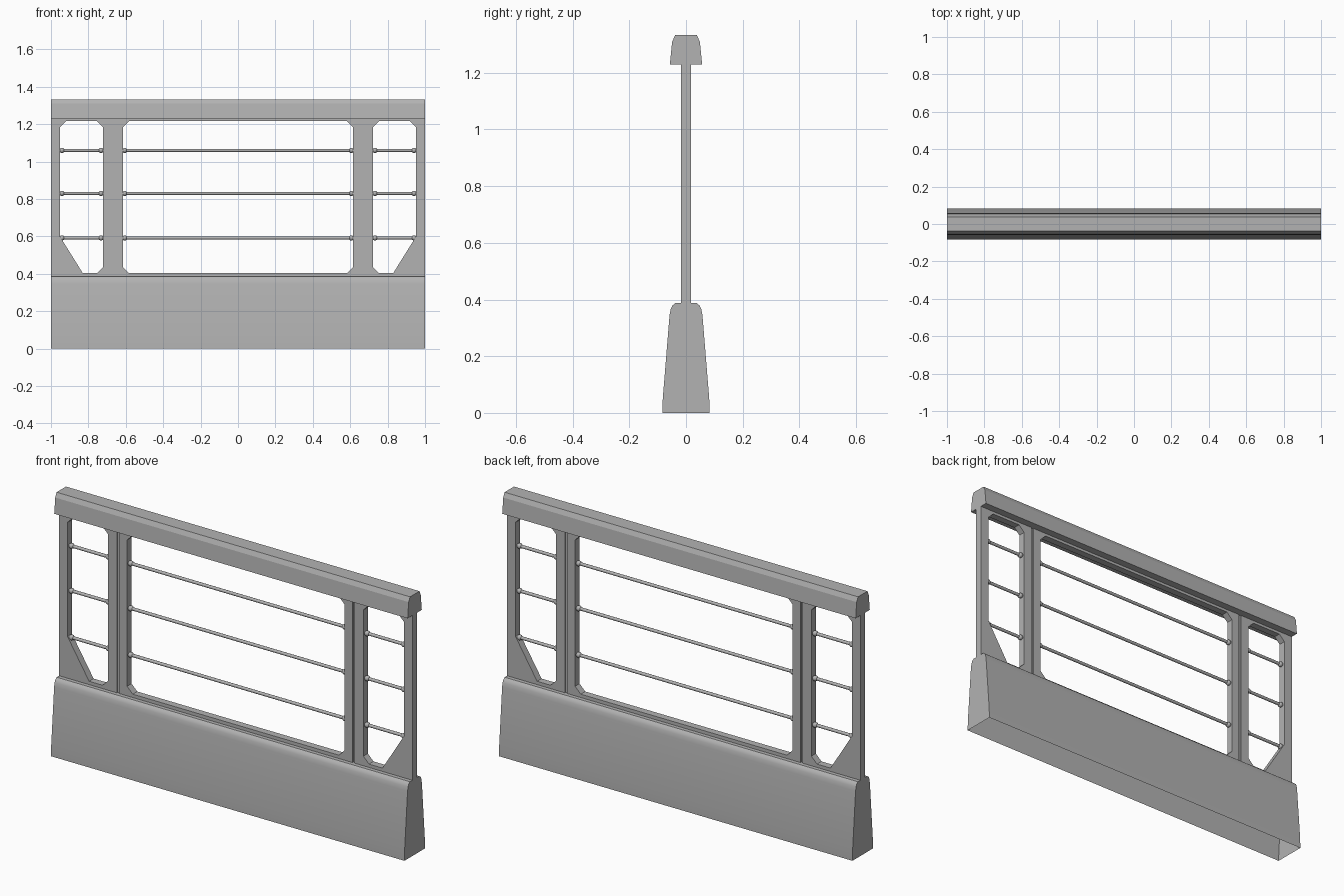
import bpy, bmesh, math
from mathutils import Matrix, Vector

if "Cube" in bpy.data.objects:
    bpy.data.objects.remove(bpy.data.objects["Cube"])

concrete = bpy.data.materials.new("concrete_grey")
concrete.diffuse_color = (0.45, 0.45, 0.45, 1)
concrete.use_nodes = True
concrete.node_tree.nodes["Principled BSDF"].inputs["Base Color"].default_value = concrete.diffuse_color

JOINT = 0.667          # x of the seams between panels
HALF_T = 0.018         # half thickness of the panels


def finish(bm, name, smooth=None):
    bmesh.ops.recalc_face_normals(bm, faces=bm.faces[:])
    mesh = bpy.data.meshes.new(name)
    bm.to_mesh(mesh)
    bm.free()
    mesh.materials.append(concrete)
    obj = bpy.data.objects.new(name, mesh)
    bpy.context.collection.objects.link(obj)
    if smooth:
        bpy.ops.object.select_all(action='DESELECT')
        obj.select_set(True)
        bpy.context.view_layer.objects.active = obj
        bpy.ops.object.shade_smooth_by_angle(angle=math.radians(smooth))
    return obj


def beam(name, half, open_bottom=False, smooth=None):
    """Full-length bar from a mirrored (y, z) half profile listed bottom to top."""
    prof = [(-y, z) for y, z in half] + [(y, z) for y, z in reversed(half)]
    bm = bmesh.new()
    a, b = [[bm.verts.new((x, y, z)) for y, z in prof] for x in (-1, 1)]
    bm.faces.new(a)
    bm.faces.new(b[::-1])
    n = len(prof)
    for i in range(n - 1 if open_bottom else n):
        j = (i + 1) % n
        bm.faces.new((a[i], b[i], b[j], a[j]))
    return finish(bm, name, smooth)


def panel(name, outer, hole):
    """Flat plate in the xz plane with one opening."""
    bm = bmesh.new()
    edges = []
    for loop in (outer, hole):
        vs = [bm.verts.new((x, -HALF_T, z)) for x, z in loop]
        edges += [bm.edges.new((vs[i], vs[(i + 1) % len(vs)])) for i in range(len(vs))]
    bmesh.ops.triangle_fill(bm, edges=edges, use_beauty=True, use_dissolve=False)
    ext = bmesh.ops.extrude_face_region(bm, geom=bm.faces[:], use_keep_orig=True)
    verts = [g for g in ext["geom"] if isinstance(g, bmesh.types.BMVert)]
    bmesh.ops.translate(bm, verts=verts, vec=(0, 2 * HALF_T, 0))
    return finish(bm, name)


def rect(x0, x1, z0, z1):
    return [(x0, z0), (x1, z0), (x1, z1), (x0, z1)]


def opening(x0, x1, z0, z1, c, lower_left=None):
    """Rectangle with cut corners; the lower left cut can be larger."""
    cx, cz = lower_left or (c, c)
    return [(x0 + cx, z0), (x1 - c, z0), (x1, z0 + c), (x1, z1 - c),
            (x1 - c, z1), (x0 + c, z1), (x0, z1 - c), (x0, z0 + cz)]


def rods(name, x0, x1):
    """Three round rods with ball ends."""
    bm = bmesh.new()
    turn = Matrix.Rotation(math.pi / 2, 4, 'Y')
    for z in (1.06, 0.83, 0.592):
        mid = Matrix.Translation(((x0 + x1) / 2, 0, z))
        bmesh.ops.create_cone(bm, cap_ends=True, segments=12, radius1=0.008,
                              radius2=0.008, depth=x1 - x0, matrix=mid @ turn)
        for x in (x0 + 0.014, x1 - 0.014):
            bmesh.ops.create_uvsphere(bm, u_segments=12, v_segments=8, radius=0.014,
                                      matrix=Matrix.Translation((x, 0, z)) @ turn)
    return finish(bm, name, 40)


# Solid lower barrier, hollow underneath, and the top rail
beam("barrier_base", [(0.083, 0), (0.082, 0.05), (0.058, 0.345), (0.054, 0.366),
                      (0.048, 0.379), (0.038, 0.387)], open_bottom=True, smooth=35)
beam("top_rail", [(0.057, 1.23), (0.049, 1.31), (0.038, 1.333)])

# Wide middle panel
Z0, Z1 = 0.38, 1.235
SEAM = 0.006
panel("middle_panel", rect(-JOINT + SEAM, JOINT - SEAM, Z0, Z1),
      opening(-0.615, 0.615, 0.404, 1.216, 0.032))
rods("middle_rods", -0.62, 0.62)

# Narrow side panels, with recessed seam strips
for side, label in ((-1, "left"), (1, "right")):
    out = rect(-1, -JOINT - SEAM, Z0, Z1)
    hole = opening(-0.952, -0.722, 0.404, 1.216, 0.032, (0.122, 0.196))
    panel(label + "_panel", [(-side * x, z) for x, z in out],
          [(-side * x, z) for x, z in hole])
    xs = sorted((side * 0.955, side * 0.718))
    rods(label + "_rods", *xs)
    bm = bmesh.new()
    bmesh.ops.create_cube(bm, size=1, matrix=Matrix.Translation(
        (side * JOINT, 0, (Z0 + Z1) / 2)) @ Matrix.Diagonal((2 * SEAM, 0.022, Z1 - Z0, 1)))
    finish(bm, label + "_seam_strip")
